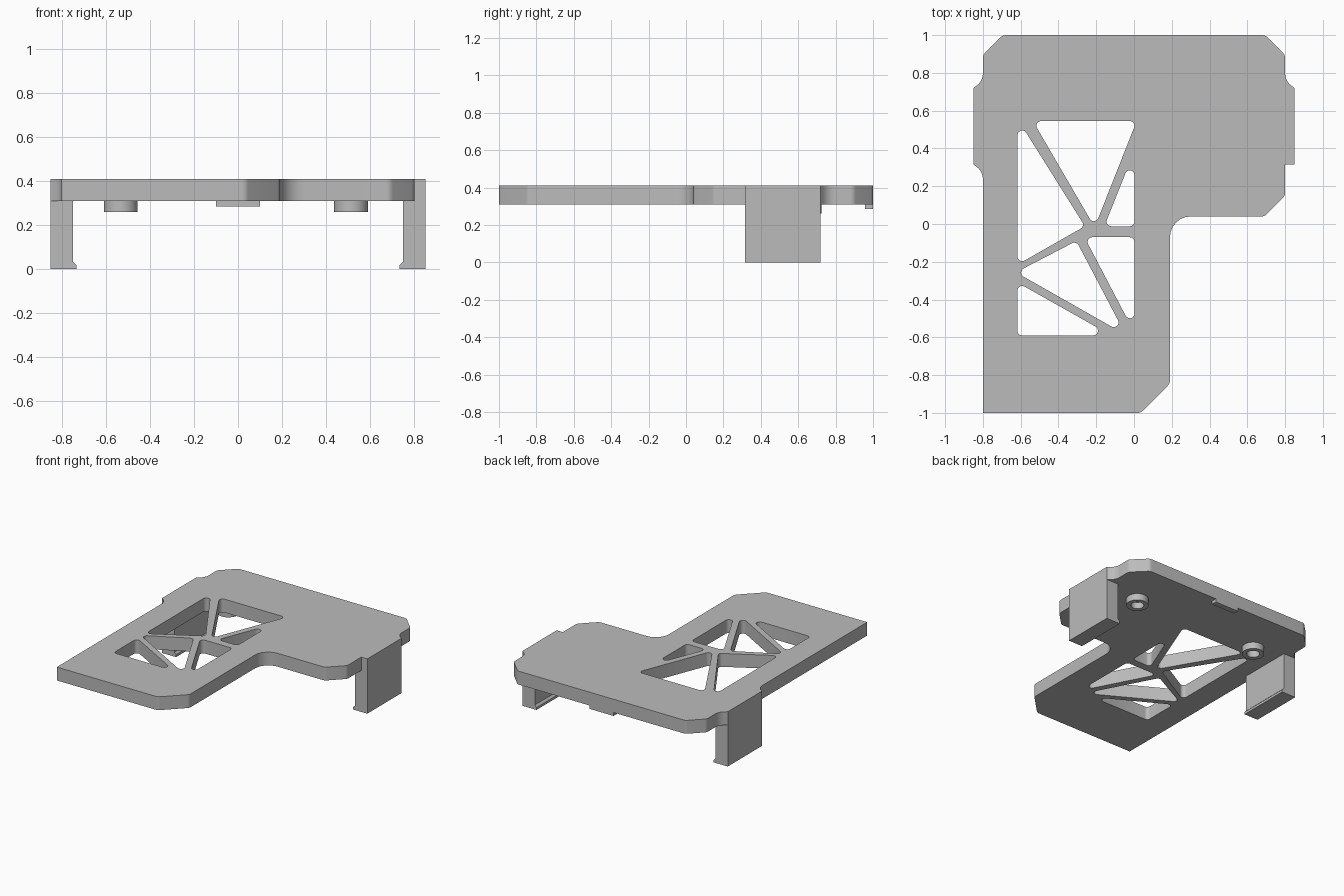
import bpy, bmesh, math
from mathutils import Vector, Matrix

cube = bpy.data.objects.get("Cube")
if cube:
    bpy.data.objects.remove(cube, do_unlink=True)

grey = bpy.data.materials.new("light_grey")
grey.use_nodes = True
colour = (0.5, 0.5, 0.5, 1)
grey.diffuse_color = colour
grey.node_tree.nodes["Principled BSDF"].inputs["Base Color"].default_value = colour


def rounded(points, radius=0.0, steps=6):
    """Round each corner (x, y[, own radius]) of a closed outline."""
    out = []
    for i, p in enumerate(points):
        r = p[2] if len(p) > 2 else radius
        c = Vector(p[:2])
        a = (Vector(points[i - 1][:2]) - c).normalized()
        b = (Vector(points[(i + 1) % len(points)][:2]) - c).normalized()
        if r == 0:
            out.append(c)
            continue
        half = a.angle(b) / 2
        centre = c + (a + b).normalized() * (r / math.sin(half))
        tangent = r / math.tan(half)
        start, end = c + a * tangent - centre, c + b * tangent - centre
        sweep = start.angle_signed(end)
        for k in range(steps + 1):
            out.append(centre + Matrix.Rotation(-sweep * k / steps, 2) @ start)
    return out


def extruded(name, loops, low, high, matrix=Matrix()):
    """Fill an outline with holes and extrude it from low to high."""
    curve = bpy.data.curves.new(name + "_outline", 'CURVE')
    curve.dimensions = '2D'
    curve.fill_mode = 'BOTH'
    curve.extrude = (high - low) / 2
    for loop in loops:
        spline = curve.splines.new('POLY')
        spline.points.add(len(loop) - 1)
        for point, co in zip(spline.points, loop):
            point.co = (co[0], co[1], 0, 1)
        spline.use_cyclic_u = True
    temp = bpy.data.objects.new(name + "_outline", curve)
    bpy.context.scene.collection.objects.link(temp)
    bpy.context.view_layer.update()
    graph = bpy.context.evaluated_depsgraph_get()
    mesh = bpy.data.meshes.new_from_object(temp.evaluated_get(graph))
    bpy.data.objects.remove(temp, do_unlink=True)
    bpy.data.curves.remove(curve)

    bm = bmesh.new()
    bm.from_mesh(mesh)
    bmesh.ops.remove_doubles(bm, verts=bm.verts, dist=0.0001)
    bmesh.ops.translate(bm, verts=bm.verts, vec=(0, 0, (low + high) / 2))
    bmesh.ops.transform(bm, verts=bm.verts, matrix=matrix)
    bmesh.ops.recalc_face_normals(bm, faces=bm.faces)
    bm.to_mesh(mesh)
    bm.free()
    mesh.name = name
    mesh.materials.clear()
    mesh.materials.append(grey)
    obj = bpy.data.objects.new(name, mesh)
    bpy.context.scene.collection.objects.link(obj)
    bpy.ops.object.select_all(action='DESELECT')
    obj.select_set(True)
    bpy.context.view_layer.objects.active = obj
    bpy.ops.object.shade_smooth_by_angle(angle=math.radians(30))
    return obj


def circle(x, y, r, sides=32):
    turn = math.tau / sides
    return [(x + r * math.cos(i * turn), y + r * math.sin(i * turn)) for i in range(sides)]


UNDER, TOP = 0.31, 0.41

# Plate outline, with an inner corner and bulges over the legs
outline = rounded([
    (-0.8, -1, 0), (0.035, -1, 0.04), (0.19, -0.845, 0.04), (0.19, 0.04, 0.11),
    (0.69, 0.04, 0.04), (0.8, 0.15, 0.04), (0.8, 0.315, 0), (0.85, 0.315, 0),
    (0.85, 0.72, 0), (0.8, 0.757, 0.08), (0.8, 0.895, 0.04), (0.695, 1, 0.04),
    (-0.695, 1, 0.04), (-0.8, 0.895, 0.04), (-0.8, 0.757, 0.08), (-0.85, 0.72, 0),
    (-0.85, 0.315, 0), (-0.8, 0.278, 0.08)])

# Truss windows
windows = [
    [(-0.535, 0.545), (0.014, 0.545), (-0.208, -0.017)],
    [(-0.617, 0.557), (-0.26, -0.012), (-0.617, -0.215)],
    [(0.003, 0.39), (0.003, -0.012), (-0.157, -0.012)],
    [(-0.305, -0.09), (-0.045, -0.585), (-0.625, -0.256)],
    [(-0.262, -0.07), (0.003, -0.07), (0.003, -0.576)],
    [(-0.617, -0.31), (-0.12, -0.59), (-0.617, -0.59)],
]
extruded("plate", [outline] + [rounded(w, 0.025) for w in windows], UNDER, TOP)

# Clip legs with a small hook at the foot; the profile is drawn in x and z
upright = Matrix.Rotation(math.radians(90), 4, 'X')
for side, s in (("left", 1), ("right", -1)):
    profile = [(0.85, 0), (0.733, 0), (0.733, 0.018), (0.748, 0.033),
               (0.748, UNDER), (0.85, UNDER)]
    extruded(side + "_leg", [[(s * x, z) for x, z in profile]], -0.72, -0.315, upright)

# Hollow locating pegs under the plate
for side, x in (("left", 0.513), ("right", -0.532)):
    extruded(side + "_peg", [circle(x, 0.647, 0.077), circle(x, 0.647, 0.045)], 0.26, UNDER)

# Tab under the back edge
extruded("back_tab", [[(-0.1, 0.957), (0.1, 0.957), (0.1, 1), (-0.1, 1)]], 0.285, UNDER)
